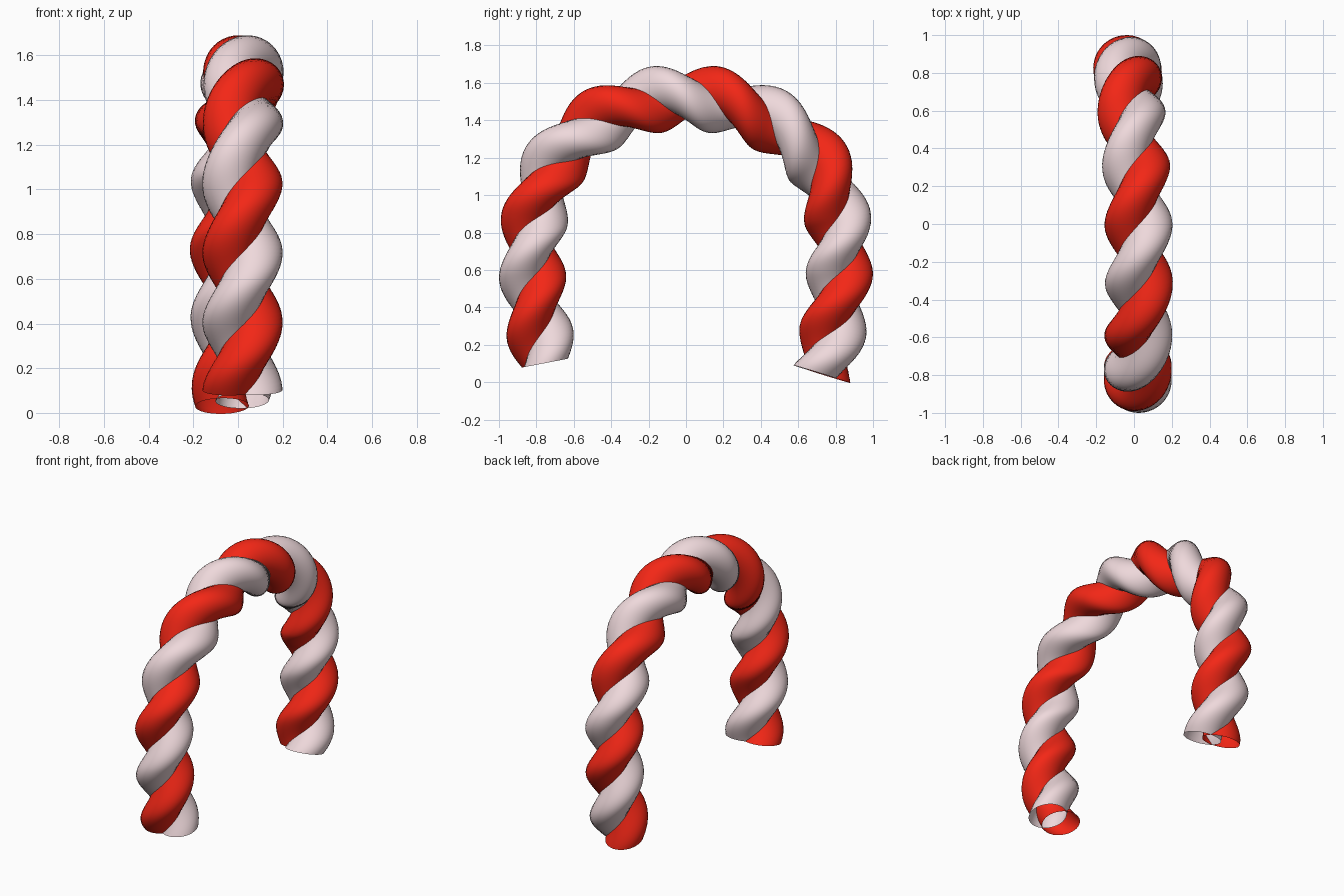
import bpy, bmesh, math
from mathutils import Vector

if "Cube" in bpy.data.objects:
    bpy.data.objects.remove(bpy.data.objects["Cube"])

# Arch centreline, one knot per half twist (first and last only steer the curve)
KNOTS = [Vector(p) for p in (
    (.02, -.60, -.37), (.02, -.715, -.065), (.02, -.78, .25), (.02, -.82, .56),
    (.02, -.81, .87), (.02, -.70, 1.17), (.025, -.46, 1.40), (.025, -.16, 1.51),
    (.02, .15, 1.51), (0, .45, 1.40), (-.025, .70, 1.18), (-.035, .81, .88),
    (-.035, .82, .58), (-.03, .785, .27), (-.025, .70, -.04), (-.02, .59, -.34))]
T0, T1 = 1.53, 13.73          # where the feet are cut
R, OFF = .12, .06             # tube radius, offset from centreline
ROWS, SIDES = 220, 36


def path(t):
    """Catmull-Rom point and tangent at knot parameter t."""
    i = int(t)
    u = t - i
    a, b, c, d = KNOTS[i - 1:i + 3]
    k1, k2, k3 = c - a, 2*a - 5*b + 4*c - d, 3*b - a - 3*c + d
    return b + (k1*u + k2*u*u + k3*u**3)/2, (k1 + 2*k2*u + 3*k3*u*u).normalized()


def strand(name, phase, color):
    bm = bmesh.new()
    rings = []
    for j in range(ROWS + 1):
        t = T0 + (T1 - T0)*j/ROWS
        p, tan = path(t)
        out = Vector((1, 0, 0)).cross(tan).normalized()   # away from arch centre
        side = tan.cross(out)
        ang = math.pi*(t - 7) + phase
        ring = []
        for k in range(SIDES):
            a = ang + 2*math.pi*k/SIDES
            ring.append(bm.verts.new(
                p + out*(OFF*math.cos(ang) + R*math.cos(a))
                + side*(OFF*math.sin(ang) + R*math.sin(a))))
        rings.append(ring)
    for r0, r1 in zip(rings, rings[1:]):
        for k in range(SIDES):
            n = (k + 1) % SIDES
            bm.faces.new((r0[k], r0[n], r1[n], r1[k])).smooth = True
    bmesh.ops.recalc_face_normals(bm, faces=bm.faces)
    # Open tube: make sure the normals point outwards
    bm.faces.ensure_lookup_table()
    f = bm.faces[0]
    centre = sum((v.co for v in rings[0]), Vector())/SIDES
    if f.normal.dot(f.calc_center_median() - centre) < 0:
        bmesh.ops.reverse_faces(bm, faces=bm.faces)
    me = bpy.data.meshes.new(name)
    bm.to_mesh(me)
    bm.free()
    mat = bpy.data.materials.new(name + "_colour")
    mat.diffuse_color = color
    mat.use_nodes = True
    mat.node_tree.nodes["Principled BSDF"].inputs["Base Color"].default_value = mat.diffuse_color
    me.materials.append(mat)
    bpy.context.collection.objects.link(bpy.data.objects.new(name, me))


# Two intertwined strands, open at the feet.
# With out = x cross tangent, check the sign so that it faces outward.
p, tan = path(7.5)
flip = math.pi if Vector((1, 0, 0)).cross(tan).z < 0 else 0
strand("pale_strand", flip, (.86, .69, .71, 1))
strand("red_strand", flip + math.pi, (.9, .02, .008, 1))
